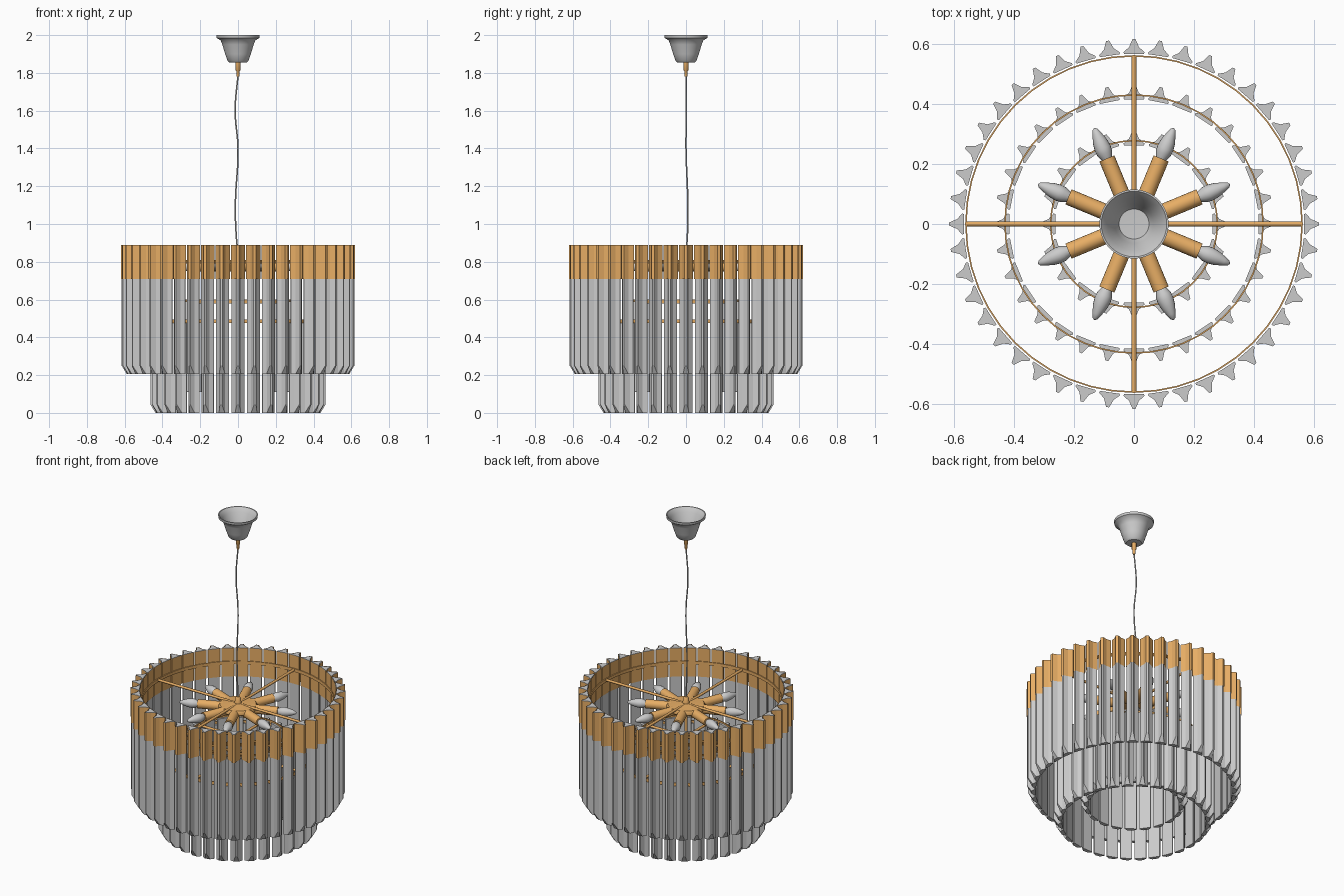
import bpy, bmesh, math
from mathutils import Matrix, Vector

if "Cube" in bpy.data.objects:
    bpy.data.objects.remove(bpy.data.objects["Cube"])

GOLD = bpy.data.materials.new("gold")
GOLD.diffuse_color = (0.80, 0.42, 0.13, 1)
GOLD.use_nodes = True
GOLD.node_tree.nodes["Principled BSDF"].inputs["Base Color"].default_value = GOLD.diffuse_color


def finish(name, bm, mat=None, smooth=False):
    bmesh.ops.recalc_face_normals(bm, faces=bm.faces)
    me = bpy.data.meshes.new(name)
    bm.to_mesh(me)
    bm.free()
    ob = bpy.data.objects.new(name, me)
    bpy.context.collection.objects.link(ob)
    if mat:
        me.materials.append(mat)
    if smooth:
        bpy.ops.object.select_all(action='DESELECT')
        ob.select_set(True)
        bpy.context.view_layer.objects.active = ob
        bpy.ops.object.shade_smooth_by_angle(angle=math.radians(40))
    return ob


def lathe(bm, profile, matrix=Matrix(), n=32, closed=False):
    """Spin (radius, height) points round z, then place with matrix."""
    rings = []
    for r, z in profile:
        if r == 0:
            rings.append([bm.verts.new(matrix @ Vector((0, 0, z)))] * n)
        else:
            rings.append([bm.verts.new(matrix @ Vector((r * math.cos(a), r * math.sin(a), z)))
                          for a in (math.tau * i / n for i in range(n))])
    pairs = list(zip(rings, rings[1:]))
    if closed:
        pairs.append((rings[-1], rings[0]))
    for a, b in pairs:
        for i in range(n):
            j = (i + 1) % n
            bm.faces.new(list(dict.fromkeys((a[i], a[j], b[j], b[i]))))


# Glass bar section: (depth outward, half width), with concave flanks
SECTION = [(0, .033), (.006, .035), (.023, .016), (.05, .005)]


def prisms(name, count, r, z0, z1, mat=None, grow=0.0, bevel=.045, ends=True):
    """A ring of three-pointed bars; the outward tip is cut back at the bottom."""
    bm = bmesh.new()
    half = [(d, w + grow, 0) for d, w in SECTION]
    pts = half + [(d, -w, b) for d, w, b in reversed(half)]
    for k in range(count):
        rot = Matrix.Rotation(math.tau * k / count, 4, 'Z')
        lo, hi = [], []
        for d, w in [(p[0], p[1]) for p in pts]:
            d2 = r + d + (grow if d > 0.01 else -grow)
            cut = bevel if d > .04 else 0
            lo.append(bm.verts.new(rot @ Vector((d2, w, z0 + cut))))
            hi.append(bm.verts.new(rot @ Vector((d2, w, z1))))
        n = len(pts)
        for i in range(n):
            j = (i + 1) % n
            bm.faces.new((lo[i], lo[j], hi[j], hi[i]))
        if ends:
            for q in (lo, hi):
                for i in range(n // 2 - 1):
                    bm.faces.new((q[i], q[i + 1], q[n - 2 - i], q[n - 1 - i]))
    return finish(name, bm, mat)


# Three tiers of glass bars, the outer one with gold sleeves
prisms("outer_glass_bars", 44, .566, .205, .89)
prisms("outer_gold_sleeves", 44, .566, .71, .889, GOLD, grow=.003, bevel=0, ends=False)
prisms("middle_glass_bars", 32, .414, 0, .48)
prisms("inner_glass_bars", 20, .262, .11, .59)


# Frame: one ring and cross of rods per tier
def tier_frame(name, r, z, n):
    bm = bmesh.new()
    lathe(bm, [(r - .005, z - .01), (r, z - .01), (r, z + .01), (r - .005, z + .01)],
          n=n, closed=True)
    for axis in ('X', 'Y'):
        m = Matrix.Translation((0, 0, z)) @ Matrix.Rotation(math.pi / 2, 4, axis)
        lathe(bm, [(0, -r + .003), (.008, -r + .003), (.008, r - .003), (0, r - .003)], m, 12)
    finish(name, bm, GOLD, True)


tier_frame("outer_frame", .562, .80, 48)
tier_frame("middle_frame", .432, .485, 48)
tier_frame("inner_frame", .280, .59, 40)

# Central hub disc with knob, and the rod down to the lower frames
bm = bmesh.new()
lathe(bm, [(0, .765), (.10, .765), (.112, .775), (.112, .79), (.105, .80), (.02, .806),
           (.016, .835), (.008, .845), (0, .845)])
finish("hub", bm, GOLD, True)
bm = bmesh.new()
lathe(bm, [(0, .475), (.01, .475), (.01, .77), (0, .77)], n=12)
finish("centre_rod", bm, GOLD, True)

# Eight candle sleeves with pointed bulbs
sleeves, bulbs = bmesh.new(), bmesh.new()
for k in range(8):
    m = (Matrix.Translation((0, 0, .775))
         @ Matrix.Rotation(math.tau * (k + .5) / 8, 4, 'Z')
         @ Matrix.Rotation(math.pi / 2, 4, 'Y'))
    lathe(sleeves, [(0, .08), (.027, .08), (.027, .236), (0, .236)], m, 20)
    lathe(bulbs, [(0, .234), (.018, .236), (.026, .255), (.028, .272), (.024, .298),
                  (.015, .325), (.008, .341), (0, .346)], m, 20)
finish("candle_sleeves", sleeves, GOLD, True)
finish("bulbs", bulbs, None, True)

# Ceiling canopy: hollow flared cup
bm = bmesh.new()
lathe(bm, [(0, 1.855), (.045, 1.855), (.056, 1.865), (.068, 1.90), (.083, 1.95),
           (.092, 1.972), (.113, 1.985), (.115, 2.0), (.109, 2.0), (.088, 1.975),
           (.064, 1.90), (.05, 1.87), (0, 1.868)], n=40)
finish("canopy", bm, None, True)

# Cable grip below the canopy
bm = bmesh.new()
lathe(bm, [(0, 1.78), (.007, 1.78), (.009, 1.81), (.013, 1.815), (.013, 1.857), (0, 1.857)], n=16)
finish("cable_grip", bm, GOLD, True)

# Slightly wavy hanging cable
cu = bpy.data.curves.new("cable", 'CURVE')
cu.dimensions = '3D'
cu.bevel_depth = .004
cu.bevel_resolution = 2
cu.resolution_u = 8
cu.use_fill_caps = True
path = [(0, 0, 1.79), (-.015, .002, 1.6), (0, 0, 1.4), (-.014, .01, 1.1),
        (-.01, .008, .95), (0, 0, .84)]
sp = cu.splines.new('BEZIER')
sp.bezier_points.add(len(path) - 1)
for p, co in zip(sp.bezier_points, path):
    p.co = co
    p.handle_left_type = p.handle_right_type = 'AUTO'
bpy.context.collection.objects.link(bpy.data.objects.new("cable", cu))
